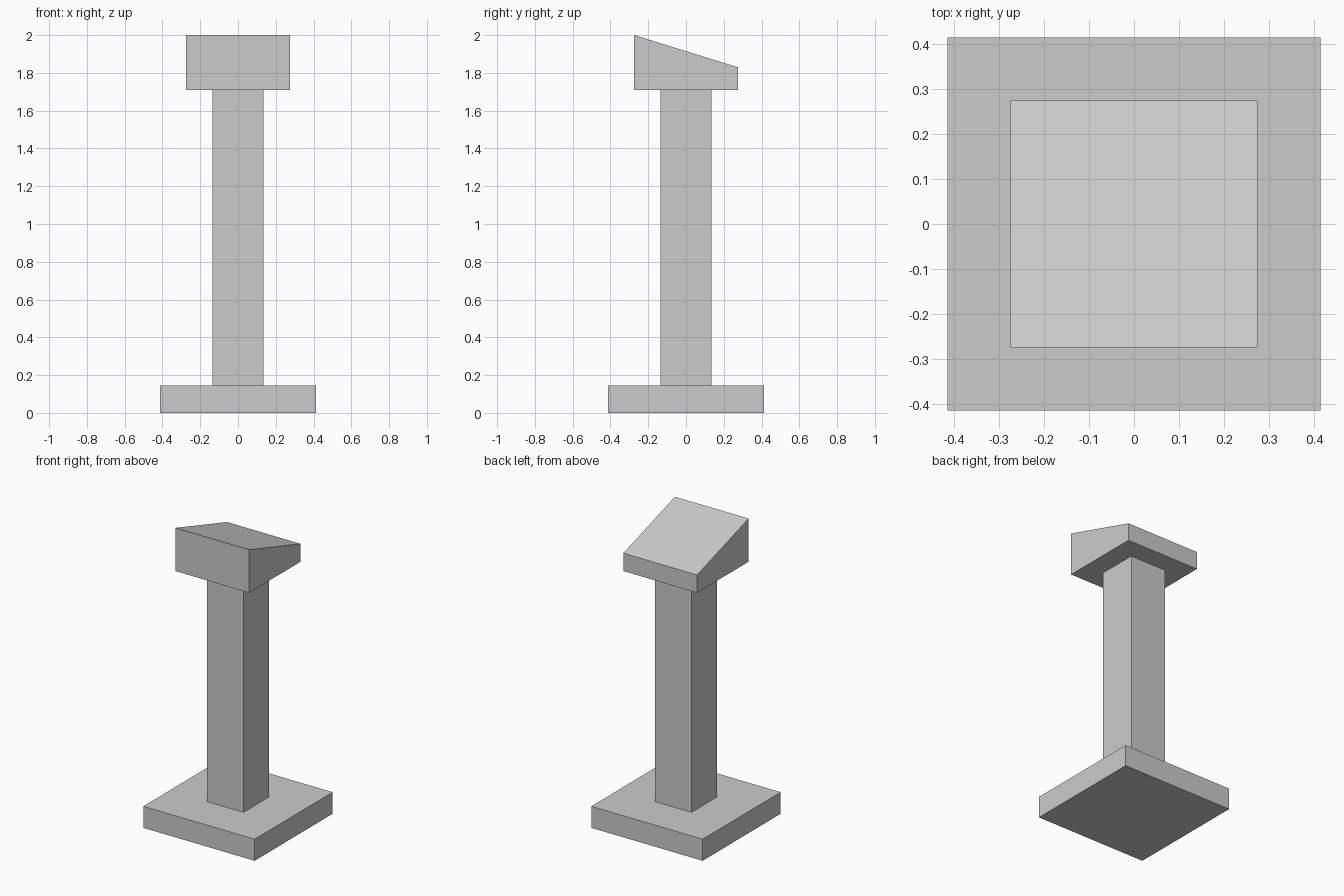
import bpy
import bmesh

if "Cube" in bpy.data.objects:
    bpy.data.objects.remove(bpy.data.objects["Cube"], do_unlink=True)

# One plain grey for the whole stand
grey = bpy.data.materials.new("light_grey")
grey.use_nodes = True
colour = (0.6, 0.6, 0.6, 1)
grey.diffuse_color = colour
grey.node_tree.nodes["Principled BSDF"].inputs["Base Color"].default_value = colour


def block(name, half, bottom, front_top, back_top):
    """Square block whose top may slope from front to back."""
    bm = bmesh.new()
    bmesh.ops.create_cube(bm, size=2)
    for v in bm.verts:
        top = front_top if v.co.y < 0 else back_top
        v.co.z = top if v.co.z > 0 else bottom
        v.co.x *= half
        v.co.y *= half
    mesh = bpy.data.meshes.new(name)
    bm.to_mesh(mesh)
    bm.free()
    mesh.materials.append(grey)
    obj = bpy.data.objects.new(name, mesh)
    bpy.context.collection.objects.link(obj)
    return obj


# Floor plate, post and sloped head
block("base", 0.414, 0, 0.145, 0.145)
block("column", 0.136, 0.145, 1.71, 1.71)
block("sloped_top", 0.274, 1.71, 2.0, 1.83)
